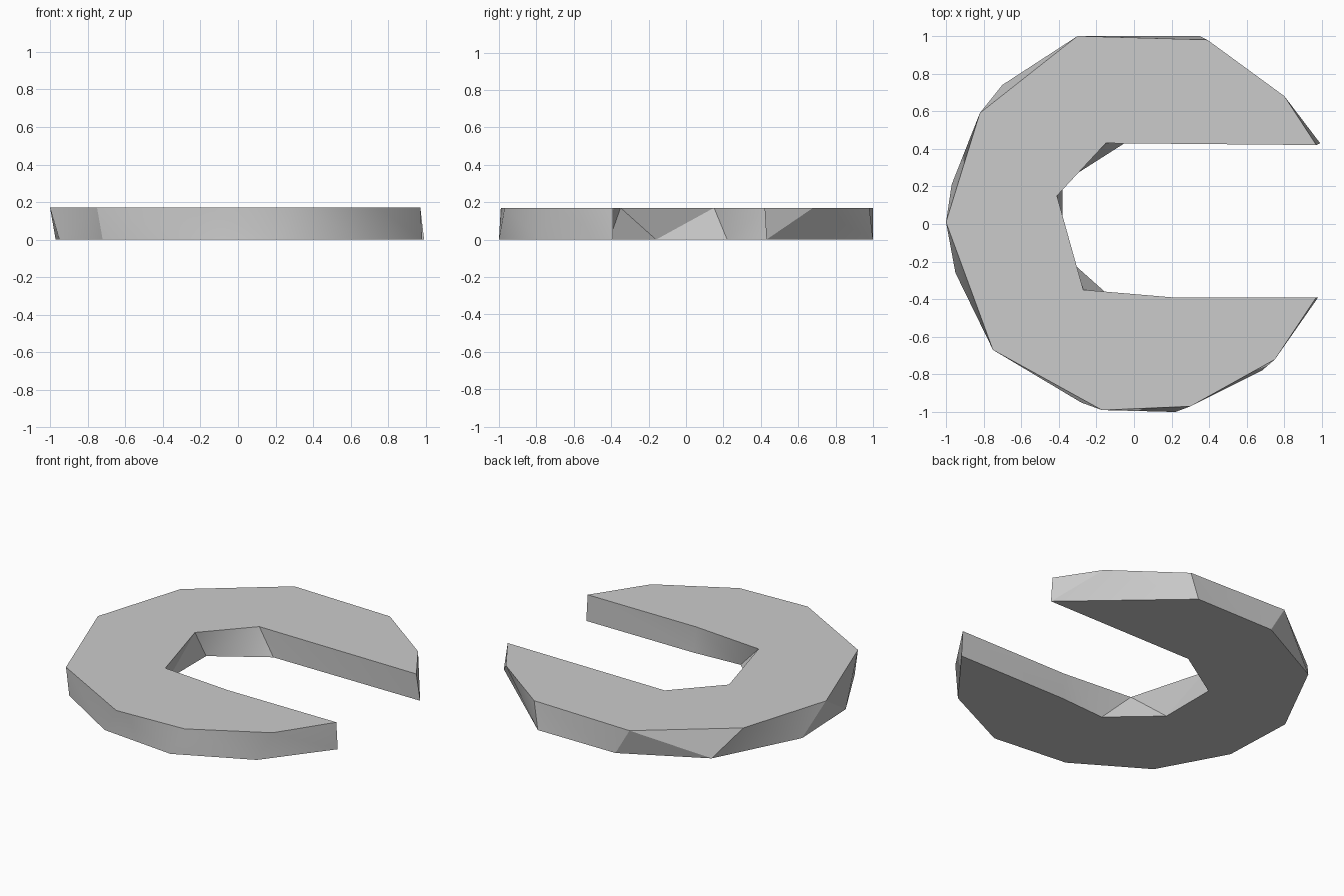
import bpy
import bmesh
import math

default_cube = bpy.data.objects.get("Cube")
if default_cube:
    bpy.data.objects.remove(default_cube, do_unlink=True)

HEIGHT = 0.17

# Outlines run counter-clockwise round the rim, then back along the notch
top_rim = [(.97, .42), (.8, .68), (.39, .98), (-.3, 1), (-.82, .59), (-1, .01),
           (-.75, -.67), (-.17, -.99), (.3, -.97), (.75, -.72), (.97, -.39)]
top_notch = [(.2, -.39), (-.27, -.35), (-.41, .15), (-.15, .43)]
base_rim = [(.99, .43), (.35, 1), (-.2, 1), (-.7, .74), (-.97, .21), (-.95, -.26),
            (-.72, -.68), (-.28, -.95), (.22, -1), (.68, -.78), (.98, -.39)]
base_notch = [(.22, -.39), (-.1, -.41), (-.38, -.16), (-.38, .22), (-.05, .43)]


def make_material(name, colour):
    mat = bpy.data.materials.new(name)
    mat.use_nodes = True
    mat.diffuse_color = colour
    bsdf = next(n for n in mat.node_tree.nodes if n.type == 'BSDF_PRINCIPLED')
    bsdf.inputs["Base Color"].default_value = colour
    return mat


def add_outline(bm, points, z):
    return [bm.verts.new((x, y, z)) for x, y in points]


def bridge(bm, top, base, steps):
    """Wall of triangles; each step letter advances the top or the base."""
    t = b = 0
    for step in steps:
        next_t, next_b = t + (step == "t"), b + (step == "b")
        apex = top[next_t % len(top)] if step == "t" else base[next_b % len(base)]
        bm.faces.new((top[t % len(top)], base[b % len(base)], apex))
        t, b = next_t, next_b


# Open ring slab with crooked, faceted walls
bm = bmesh.new()
top = add_outline(bm, top_rim + top_notch, HEIGHT)
base = add_outline(bm, base_rim + base_notch, 0)
bm.faces.new(top)
bm.faces.new(base[::-1])
rim_steps = "t" + "bt" * 5 + "b" + "bt" * 4
notch_steps = "bt" + "bt" + "btbtb" + "bt"
bridge(bm, top, base, rim_steps + notch_steps)
bmesh.ops.recalc_face_normals(bm, faces=bm.faces[:])

mesh = bpy.data.meshes.new("open_ring")
bm.to_mesh(mesh)
bm.free()
mesh.materials.append(make_material("plain grey", (0.6, 0.6, 0.6, 1)))
ring = bpy.data.objects.new("open_ring", mesh)
bpy.context.collection.objects.link(ring)

# Soften shallow wall folds, keep the slab edges crisp
bpy.ops.object.select_all(action='DESELECT')
ring.select_set(True)
bpy.context.view_layer.objects.active = ring
bpy.ops.object.shade_smooth_by_angle(angle=math.radians(30))
